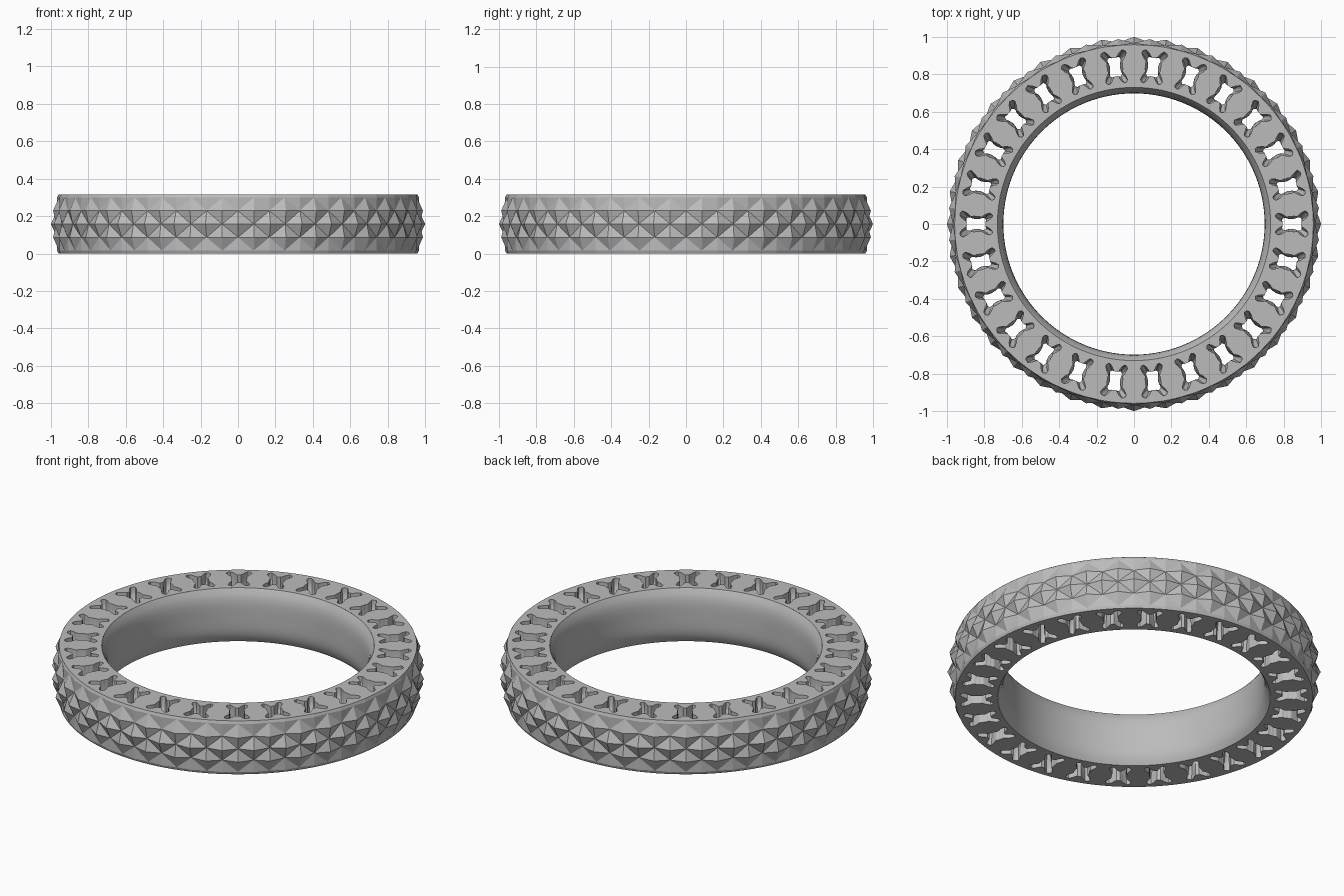
import bpy, bmesh
from math import pi, sin, cos, atan2, exp

cube = bpy.data.objects.get("Cube")
if cube:
    bpy.data.objects.remove(cube)

HEIGHT = 0.316
R_IN, R_OUT = 0.73, 0.958      # edges of the flat side faces
CELLS = 26                     # pierced cells round the ring
DIAMONDS = 36                  # diamond studs round the tread

metal = bpy.data.materials.new("grey_metal")
metal.use_nodes = True
grey = (0.5, 0.5, 0.5, 1)
metal.diffuse_color = grey
metal.node_tree.nodes["Principled BSDF"].inputs["Base Color"].default_value = grey


def polar(r, a, z):
    return (r * cos(a), r * sin(a), z)


def finish(name, bm, smooth_angle=None):
    bmesh.ops.remove_doubles(bm, verts=bm.verts, dist=1e-5)
    mesh = bpy.data.meshes.new(name)
    bm.to_mesh(mesh)
    bm.free()
    mesh.materials.append(metal)
    obj = bpy.data.objects.new(name, mesh)
    bpy.context.collection.objects.link(obj)
    if smooth_angle:
        bpy.ops.object.select_all(action='DESELECT')
        obj.select_set(True)
        bpy.context.view_layer.objects.active = obj
        bpy.ops.object.shade_smooth_by_angle(angle=smooth_angle)
    return obj


def skin(bm, rings, flip=False):
    """Join a list of closed vertex rings with quads."""
    n = len(rings[0])
    for a, b in zip(rings, rings[1:]):
        for k in range(n):
            m = (k + 1) % n
            quad = [a[k], a[m], b[m], b[k]]
            bm.faces.new(quad[::-1] if flip else quad)


# Inner wall, bulging gently towards the centre
bm = bmesh.new()
rings = []
for j in range(13):
    t = j / 6 - 1
    r = R_IN - 0.032 * (1 - t ** 4)
    rings.append([bm.verts.new(polar(r, 2 * pi * i / 156, HEIGHT * j / 12))
                  for i in range(156)])
skin(bm, rings, flip=True)
finish("inner_wall", bm, 0.6)

# Tread: a checkerboard of raised and sunken points makes diamond pyramids
bm = bmesh.new()
cols = 2 * DIAMONDS
rows = 5
margin = 0.016
step = (HEIGHT - 2 * margin) / (rows - 1)
grid = []
for j in range(rows):
    t = 2 * j / (rows - 1) - 1
    crown = 1.0 - 0.032 * t * t
    ring = []
    for i in range(cols):
        raised = (i + j) % 2 == 0
        dip = 0 if raised else 0.026 * (1 - 0.7 * t ** 4)
        ring.append(bm.verts.new(polar(crown - dip, 2 * pi * i / cols, margin + j * step)))
    grid.append(ring)
for j in range(rows - 1):
    for i in range(cols):
        m = (i + 1) % cols
        a, b, c, d = grid[j][i], grid[j][m], grid[j + 1][m], grid[j + 1][i]
        # split along the valley between two sunken points
        tris = ((a, b, d), (b, c, d)) if (i + j) % 2 == 0 else ((a, b, c), (a, c, d))
        for tri in tris:
            bm.faces.new(tri)
# Plain rims above and below the studs
low = [bm.verts.new(polar(R_OUT, 2 * pi * i / cols, 0)) for i in range(cols)]
top = [bm.verts.new(polar(R_OUT, 2 * pi * i / cols, HEIGHT)) for i in range(cols)]
skin(bm, [low, grid[0]])
skin(bm, [grid[-1], top])
finish("diamond_tread", bm)

# Pierced body: each cell is a sculpted four-armed opening through the ring
HALF_U = pi / CELLS * 0.844
HALF_V = (R_OUT - R_IN) / 2
R_MID = (R_OUT + R_IN) / 2
corner = atan2(HALF_V, HALF_U)
SEG = 8
quarter = [corner * k / SEG for k in range(SEG)]
quarter += [corner + (pi / 2 - corner) * k / SEG for k in range(SEG)]
angles = quarter + [pi - a for a in [pi / 2] + quarter[:0:-1]]
angles += [a + pi for a in angles]
LEVELS = 14


def cell_edge(a):
    return min(HALF_U / max(abs(cos(a)), 1e-6), HALF_V / max(abs(sin(a)), 1e-6))


def opening(a, t):
    """Opening radius in direction a; t is 1 on the faces and 0 mid-depth."""
    fold = atan2(abs(sin(a)), abs(cos(a)))
    arm = exp(-((fold - 0.98) / 0.27) ** 4)
    face = 0.040 + 0.010 * sin(fold) + 0.052 * arm
    waist = 0.026 + 0.026 * sin(fold) ** 2 + 0.012 * arm
    s = min(1, max(0, (t - 0.15) / 0.7))
    s = s * s * (3 - 2 * s)
    return waist + (face - waist) * s


bm = bmesh.new()
for c in range(CELLS):
    base = pi / 2 + 2 * pi * (c + 0.5) / CELLS

    def ring_at(radius, z):
        ring = []
        for a in angles:
            r = radius(a)
            turn = r * cos(a) / HALF_U * pi / CELLS
            ring.append(bm.verts.new(polar(R_MID + r * sin(a), base - turn, z)))
        return ring

    rings = [ring_at(cell_edge, HEIGHT)]
    for j in range(LEVELS + 1):
        t = abs(1 - 2 * j / LEVELS)
        rings.append(ring_at(lambda a: opening(a, t), HEIGHT * (1 - j / LEVELS)))
    rings.append(ring_at(cell_edge, 0))
    skin(bm, rings)
finish("pierced_body", bm, 0.6)
